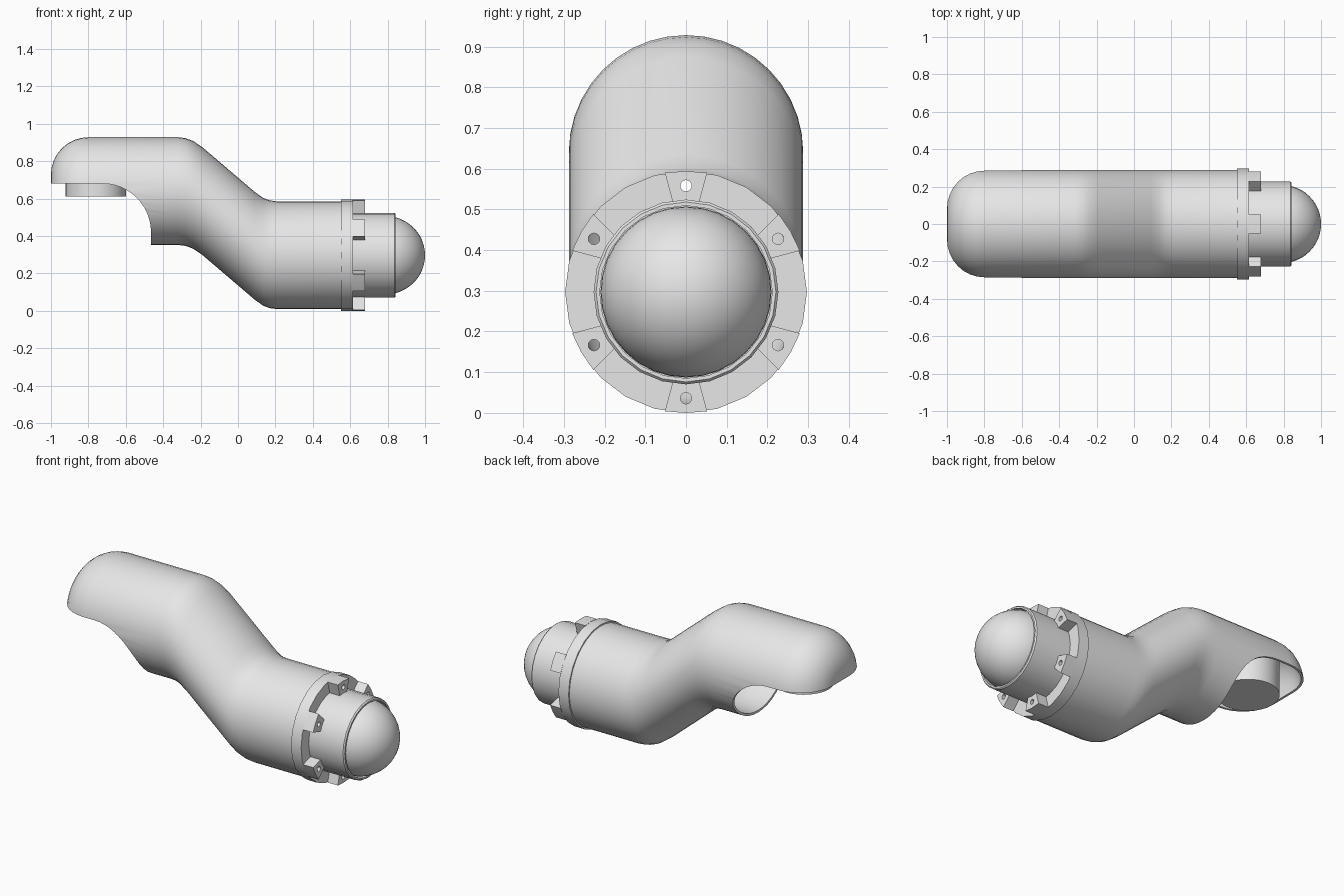
import bpy, bmesh, math
from mathutils import Vector, Matrix

cube = bpy.data.objects.get("Cube")
if cube:
    bpy.data.objects.remove(cube, do_unlink=True)

grey = bpy.data.materials.new("light grey")
grey.use_nodes = True
grey.diffuse_color = (0.8, 0.8, 0.8, 1)
grey.node_tree.nodes["Principled BSDF"].inputs["Base Color"].default_value = (0.8, 0.8, 0.8, 1)

AXIS = 0.297          # height of the lower tube axis
UPPER = 0.64          # height of the upper tube axis
R, WALL = 0.288, 0.013


def finish(name, bm):
    bmesh.ops.recalc_face_normals(bm, faces=bm.faces)
    me = bpy.data.meshes.new(name)
    bm.to_mesh(me)
    bm.free()
    ob = bpy.data.objects.new(name, me)
    bpy.context.collection.objects.link(ob)
    me.materials.append(grey)
    return ob


def activate(ob):
    bpy.ops.object.select_all(action='DESELECT')
    ob.select_set(True)
    bpy.context.view_layer.objects.active = ob


def smooth(ob, degrees=32):
    activate(ob)
    bpy.ops.object.shade_smooth_by_angle(angle=math.radians(degrees))


def cut(ob, cutter):
    activate(ob)
    mod = ob.modifiers.new("cut", 'BOOLEAN')
    mod.operation = 'DIFFERENCE'
    mod.solver = 'EXACT'
    mod.object = cutter
    bpy.ops.object.modifier_apply(modifier=mod.name)


def loft(name, rings, n=32, closed=False):
    """Skin upright circles (x, centre z, radius); radius 0 makes a pole."""
    bm = bmesh.new()
    loops = []
    for x, z, r in rings:
        count = n if r > 0 else 1
        loops.append([bm.verts.new((x, r * math.cos(math.tau * i / n),
                                    z + r * math.sin(math.tau * i / n))) for i in range(count)])
    pairs = list(zip(loops, loops[1:]))
    if closed:
        pairs.append((loops[-1], loops[0]))
    for a, b in pairs:
        for i in range(n):
            j = (i + 1) % n
            quad = [a[i % len(a)], a[j % len(a)], b[j % len(b)], b[i % len(b)]]
            bm.faces.new(list(dict.fromkeys(quad)))
    return finish(name, bm)


def prism(name, points, direction):
    """Extrude a flat outline along a direction."""
    bm = bmesh.new()
    face = bm.faces.new([bm.verts.new(p) for p in points])
    new = bmesh.ops.extrude_face_region(bm, geom=[face])
    bmesh.ops.translate(bm, vec=direction,
                        verts=[v for v in new["geom"] if isinstance(v, bmesh.types.BMVert)])
    return finish(name, bm)


# Hollow bent tube: rounded closed end, sheared middle, straight lower end
def skin(offset):
    rings = [(-1 + offset, UPPER, 0)]
    fillet = 0.2 - offset
    for i in range(9):
        a = math.pi / 2 * i / 8
        rings.append((-0.8 - fillet * math.cos(a), UPPER, R - 0.2 + fillet * math.sin(a)))
    path = [(-0.32, 0.64), (-0.28, 0.635), (-0.24, 0.62), (-0.19, 0.586),
            (0.09, 0.347), (0.135, 0.315), (0.17, 0.302), (0.21, AXIS), (0.6, AXIS)]
    return rings + [(x, z, R - offset) for x, z in path]


tube = loft("bent_tube", skin(0) + skin(WALL)[::-1], 40)

# Opening under the upper end: flat cut, quarter arc, then vertical
outline = [(-1.2, 0.2), (-1.2, 0.68)]
for i in range(13):
    a = math.pi / 2 * (1 - i / 12)
    outline.append((-0.725 + 0.26 * math.cos(a), 0.42 + 0.26 * math.sin(a)))
outline.append((-0.465, 0.2))
opening = prism("opening_cutter", [(x, -0.5, z) for x, z in outline], Vector((0, 1, 0)))
cut(tube, opening)
bpy.data.objects.remove(opening, do_unlink=True)
smooth(tube)

# Round post inside the opening
bm = bmesh.new()
bmesh.ops.create_cone(bm, cap_ends=True, segments=32, radius1=0.162, radius2=0.162, depth=0.25,
                      matrix=Matrix.Translation((-0.76, 0, 0.735)))
smooth(finish("inner_post", bm))

# Flange ring at the lower end
flange = loft("flange_ring", [(0.55, AXIS, 0.21), (0.55, AXIS, 0.297),
                              (0.615, AXIS, 0.297), (0.615, AXIS, 0.21)], 24, True)

# Six flared bolt tabs with holes running through the flange
tab_shape = [(0.215, -0.031), (0.293, -0.052), (0.297, 0), (0.293, 0.052), (0.215, 0.031)]
for k in range(6):
    a = math.radians(30 + 60 * k)
    c, s = math.cos(a), math.sin(a)
    tab = prism("bolt_tab_%d" % (k + 1),
                [(0.613, r * c - t * s, AXIS + r * s + t * c) for r, t in tab_shape],
                Vector((0.067, 0, 0)))
    bm = bmesh.new()
    bmesh.ops.create_cone(bm, cap_ends=True, segments=16, radius1=0.014, radius2=0.014, depth=0.4,
                          matrix=Matrix.Translation((0.62, 0.261 * c, AXIS + 0.261 * s))
                          @ Matrix.Rotation(math.pi / 2, 4, 'Y'))
    drill = finish("drill_cutter", bm)
    cut(tab, drill)
    cut(flange, drill)
    bpy.data.objects.remove(drill, do_unlink=True)
    smooth(tab)
smooth(flange)

# Collar around the dome, with a narrow lip
collar = loft("dome_collar", [(0.56, AXIS, 0.19), (0.56, AXIS, 0.227), (0.836, AXIS, 0.227),
                              (0.843, AXIS, 0.221), (0.843, AXIS, 0.212), (0.75, AXIS, 0.212),
                              (0.75, AXIS, 0.19)], 24, True)
smooth(collar)

# Domed end cap
dome = [(0.7, AXIS, 0), (0.7, AXIS, 0.21), (0.787, AXIS, 0.21)]
for i in range(1, 12):
    a = math.pi / 2 * i / 12
    dome.append((0.787 + 0.213 * math.sin(a), AXIS, 0.21 * math.cos(a)))
smooth(loft("dome_cap", dome + [(1.0, AXIS, 0)], 32))
